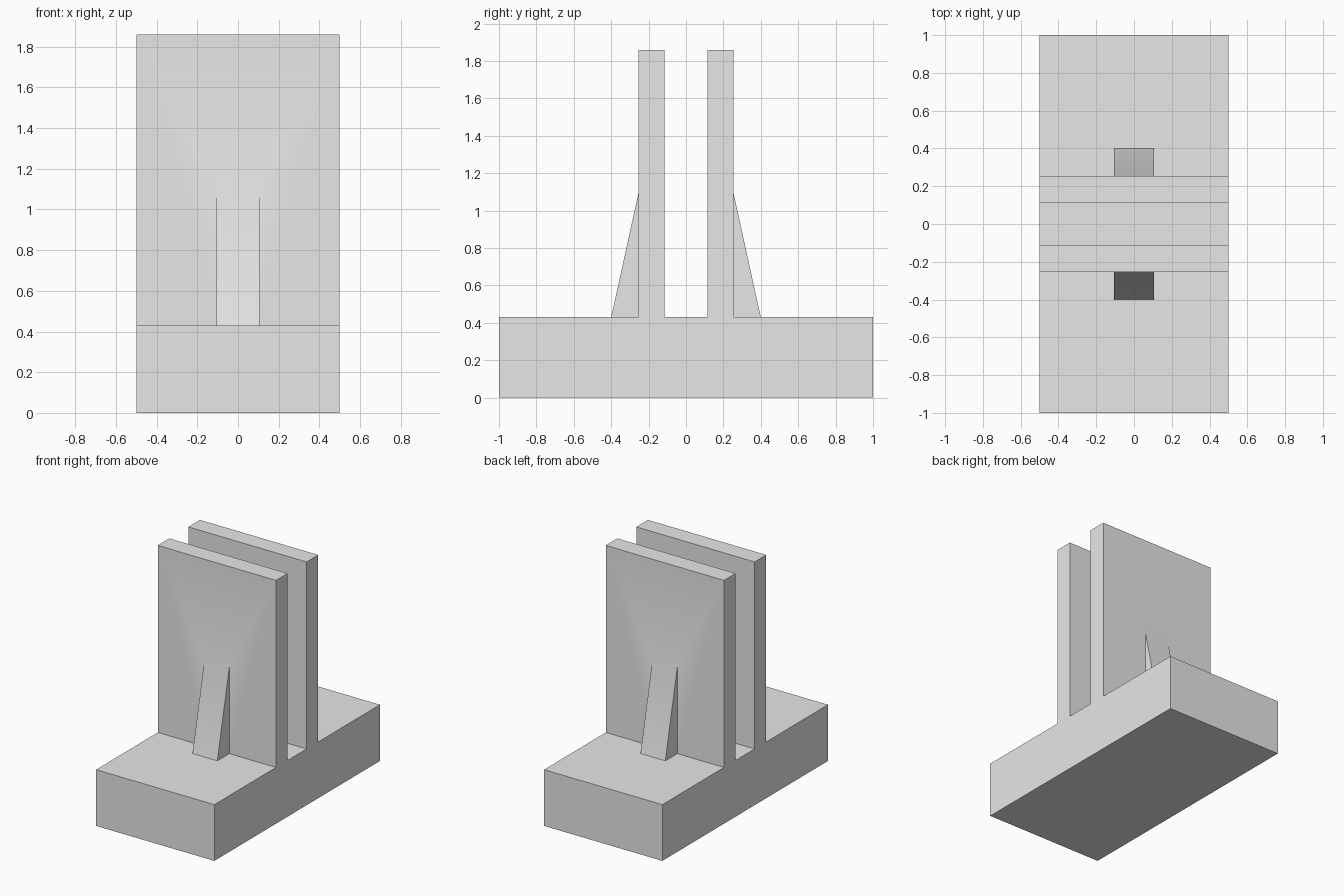
import bpy
import bmesh
import math

cube = bpy.data.objects.get("Cube")
if cube:
    bpy.data.objects.remove(cube, do_unlink=True)

grey = bpy.data.materials.new("plain_grey")
grey.use_nodes = True
grey.diffuse_color = (0.8, 0.8, 0.8, 1)
grey.node_tree.nodes["Principled BSDF"].inputs["Base Color"].default_value = (0.8, 0.8, 0.8, 1)

BASE_TOP = 0.43
SINK = 0.02          # depth that parts reach into the base
INNER, OUTER = 0.115, 0.255


def prism(name, profile, half_width):
    """Extrude a (y, z) profile along x, centred on x = 0."""
    bm = bmesh.new()
    face = bm.faces.new([bm.verts.new((-half_width, y, z)) for y, z in profile])
    moved = bmesh.ops.extrude_face_region(bm, geom=[face])["geom"]
    verts = [v for v in moved if isinstance(v, bmesh.types.BMVert)]
    bmesh.ops.translate(bm, verts=verts, vec=(2 * half_width, 0, 0))
    bmesh.ops.recalc_face_normals(bm, faces=bm.faces)
    mesh = bpy.data.meshes.new(name)
    bm.to_mesh(mesh)
    bm.free()
    mesh.materials.append(grey)
    obj = bpy.data.objects.new(name, mesh)
    bpy.context.collection.objects.link(obj)
    return obj


def rect(y0, y1, z0, z1):
    return [(y0, z0), (y1, z0), (y1, z1), (y0, z1)]


def merge(target, other):
    """Union another part into the target and delete it."""
    mod = target.modifiers.new("union", 'BOOLEAN')
    mod.operation = 'UNION'
    mod.solver = 'EXACT'
    mod.object = other
    bpy.context.view_layer.objects.active = target
    bpy.ops.object.modifier_apply(modifier=mod.name)
    bpy.data.objects.remove(other, do_unlink=True)


# Base block
base = prism("base", rect(-1, 1, 0, BASE_TOP), 0.5)
parts = [base]

# Two upright panels, each braced by a tapered buttress on its outer face
foot, tip = 0.40, 1.09
slope = (tip - BASE_TOP) / (foot - OUTER)
for name, side in (("front_panel", -1), ("rear_panel", 1)):
    panel = prism(name, rect(side * INNER, side * OUTER, BASE_TOP - 2 * SINK, 1.86), 0.5)
    inside = OUTER - 0.05
    wedge = [(inside, BASE_TOP - SINK),
             (foot + SINK / slope, BASE_TOP - SINK),
             (inside, tip + 0.05 * slope)]
    brace = prism("brace", [(side * y, z) for y, z in wedge], 0.105)
    merge(panel, brace)
    parts.append(panel)

# Smooth the shallow bend where each buttress meets its panel
bpy.ops.object.select_all(action='DESELECT')
for obj in parts:
    obj.select_set(True)
bpy.context.view_layer.objects.active = base
bpy.ops.object.shade_smooth_by_angle(angle=math.radians(30))
